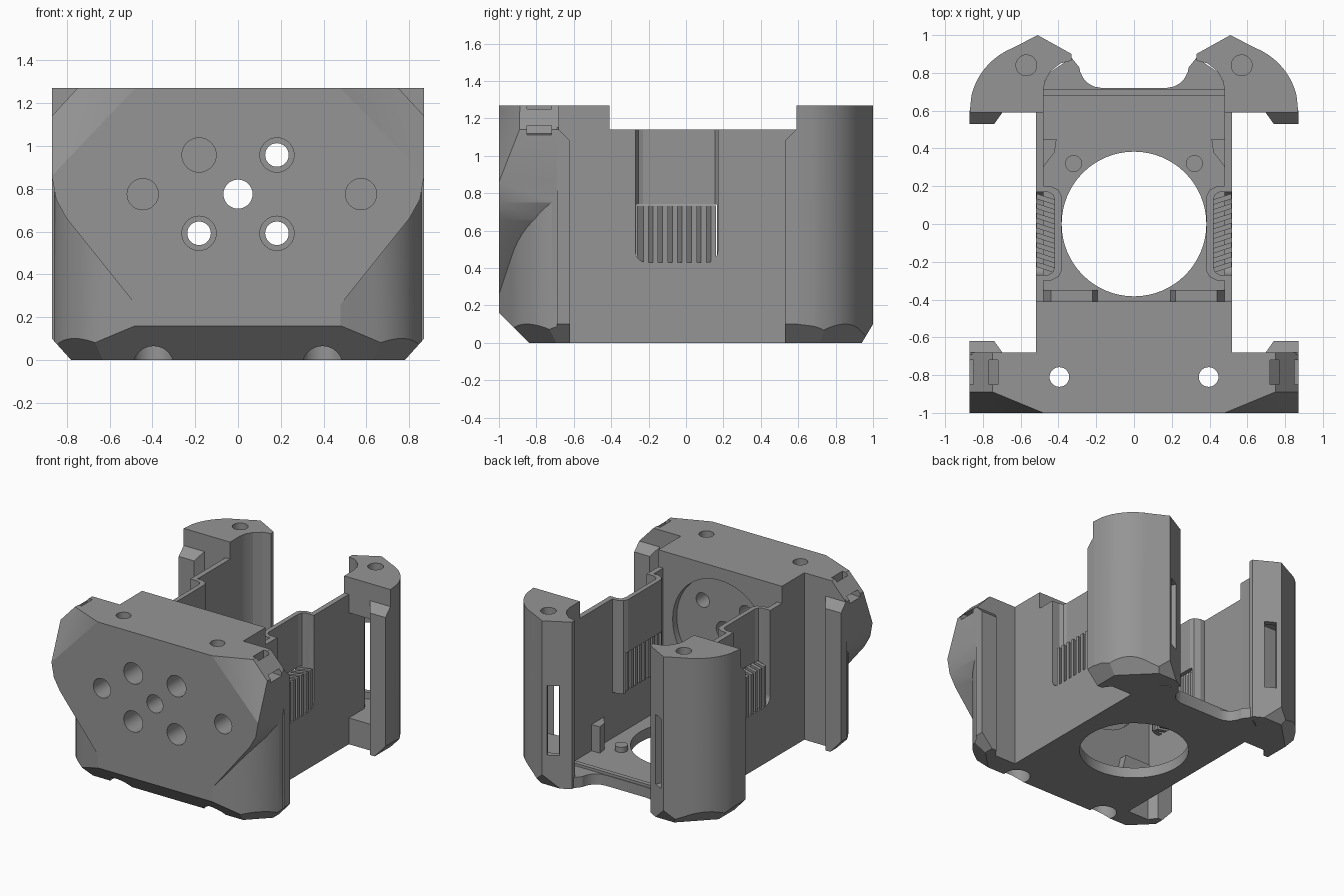
import bpy, bmesh, math
from mathutils import Vector

if "Cube" in bpy.data.objects:
    bpy.data.objects.remove(bpy.data.objects["Cube"])

mat = bpy.data.materials.new("grey_plastic")
mat.diffuse_color = (0.3, 0.3, 0.3, 1)
mat.use_nodes = True
mat.node_tree.nodes["Principled BSDF"].inputs["Base Color"].default_value = mat.diffuse_color


def prism(name, pts, lo, hi, axis="z", planes=()):
    """Extrude a 2D outline along an axis, then trim it with (point, outward normal) planes."""
    put = {"z": lambda a, b, h: (a, b, h), "y": lambda a, b, h: (a, h, b), "x": lambda a, b, h: (h, a, b)}[axis]
    bm = bmesh.new()
    face = bm.faces.new([bm.verts.new(put(a, b, lo)) for a, b in pts])
    ext = bmesh.ops.extrude_face_region(bm, geom=[face])
    shift = Vector(put(0, 0, hi - lo))
    bmesh.ops.translate(bm, vec=shift, verts=[v for v in ext["geom"] if isinstance(v, bmesh.types.BMVert)])
    for co, no in planes:
        cut = bmesh.ops.bisect_plane(bm, geom=bm.verts[:] + bm.edges[:] + bm.faces[:], plane_co=co,
                                     plane_no=Vector(no).normalized(), clear_outer=True)
        edges = [e for e in cut["geom_cut"] if isinstance(e, bmesh.types.BMEdge)]
        bmesh.ops.holes_fill(bm, edges=edges)
    bmesh.ops.recalc_face_normals(bm, faces=bm.faces)
    me = bpy.data.meshes.new(name)
    bm.to_mesh(me)
    bm.free()
    me.materials.append(mat)
    ob = bpy.data.objects.new(name, me)
    bpy.context.collection.objects.link(ob)
    return ob


def box(name, x, y, z):
    return prism(name, [(x[0], y[0]), (x[1], y[0]), (x[1], y[1]), (x[0], y[1])], *z)


def disc(a, b, r, n=32):
    return [(a + r * math.cos(2 * math.pi * i / n), b + r * math.sin(2 * math.pi * i / n)) for i in range(n)]


def flip(pts, s):
    return [(s * a, b) for a, b in pts]


def combine(ob, others, op="DIFFERENCE"):
    """Apply a boolean with each of the other objects and remove them."""
    for other in others:
        m = ob.modifiers.new("bool", "BOOLEAN")
        m.operation, m.solver, m.object = op, "EXACT", other
        dg = bpy.context.evaluated_depsgraph_get()
        me = bpy.data.meshes.new_from_object(ob.evaluated_get(dg))
        ob.modifiers.clear()
        ob.data = me
        bpy.data.objects.remove(other)
    return ob


def corner(sy):
    """Rounded outer corner of the right side, from the side to the end."""
    arc = [math.radians(13 + 55 * i / 9) for i in range(10)]
    return [(0.5 + 0.37 * math.cos(t), sy * (0.6 + 0.36 * math.sin(t))) for t in arc]


# Front head: rounded lower body plus faceted overhanging face
side = [(0.87, -0.68)] + corner(-1) + [(0.48, -1)]
body_plan = side + flip(side, -1)[::-1]
trims = [((0, -1, 0.16), (0, -1, -1))]
for s in (1, -1):
    facet = (Vector((0.39, 0, -0.41))).cross(Vector((0.39, 0.11, -0.13)))
    if facet.x < 0:
        facet.negate()
    trims += [((s * 0.87, 0, 0.1), (s, 0, -0.9)),
              ((s * 0.755, -0.86, 0.1), (s * 0.7, -0.7, -1)),
              ((s * 0.75, 0, 1.27), (s * 0.13, 0, 0.12)),
              ((s * 0.48, -1, 1.27), (s * facet.x, facet.y, facet.z))]
head = prism("front_head", body_plan, 0, 1.27, planes=trims)
fin = [(0.48, 0.26), (0.80, 0.66), (0.85, 0.75), (0.87, 0.86), (0.87, 1.27)]
face = prism("face_overhang", fin + flip(fin, -1)[::-1], -1, -0.69, "y", trims)
rear = box("head_rear", (-0.52, 0.52), (-0.75, -0.41), (0, 1.27))
combine(head, [face, rear], "UNION")

# Bores, screw holes, strap tunnels and the round rear recess of the head
cuts = [prism("bore", disc(0, 0.775, 0.068), -1.1, -0.3, "y"),
        prism("recess", disc(0, 0.775, 0.4, 48), -0.46, -0.3, "y")]
for s in (1, -1):
    for z in (0.592, 0.958):
        cuts += [prism("bore", disc(s * 0.182, z, 0.055), -1.1, -0.3, "y"),
                 prism("counterbore", disc(s * 0.182, z, 0.08), -1.1, -0.8, "y")]
    cuts += [prism("blind", disc(0.575 if s > 0 else -0.445, 0.775, 0.073), -1.1, -0.75, "y"),
             prism("screw", disc(s * 0.395, -0.81, 0.052), -0.1, 1.4),
             prism("screw_seat", disc(s * 0.395, -0.81, 0.095), -0.1, 0.15)]
    tunnel = [(0.72, 1.3), (0.72, 1.17), (0.77, 1.12), (0.9, 1.11),
              (0.9, 1.155), (0.80, 1.17), (0.77, 1.2), (0.765, 1.3)]
    cuts.append(prism("tunnel", flip(tunnel, s), -0.85, -0.72, "y"))
combine(head, cuts)

# Floor with large round opening and curved rear edge
edge = [(0.52, -0.45), (0.52, 0.65), (0.45, 0.80), (0.33, 0.88), (0.29, 0.83)]
edge += [(0.17 + 0.12 * math.cos(t), 0.84 - 0.12 * math.sin(t)) for t in (0.3, 0.6, 0.9, 1.2, 1.57)]
floor = prism("floor", edge + flip(edge, -1)[::-1], 0, 0.08)
combine(floor, [prism("opening", disc(0, 0, 0.383, 64), -0.1, 0.2)])
box("floor_rear_ridge", (-0.48, 0.48), (0.68, 0.715), (0.07, 0.1))

smooth = [head, floor]
for s, tag in ((1, "right"), (-1, "left")):
    # Side wall with rounded notch, stepped-in panel and vent opening
    wall = box("side_wall_" + tag, sorted((s * 0.48, s * 0.52)), (-0.45, 0.62), (0, 1.14))
    r = 0.06
    notch = [(0.17, 1.3), (-0.27, 1.3)]
    for cy, a0 in ((-0.27 + r, 180), (0.17 - r, 270)):
        notch += [(cy + r * math.cos(math.radians(a0 + k * 18)),
                   0.43 + r + r * math.sin(math.radians(a0 + k * 18))) for k in range(6)]
    combine(wall, [prism("notch", notch, s * 0.3, s * 0.6, "x")])
    strip = [(0.52, -0.27), (0.455, -0.27), (0.43, -0.255), (0.42, -0.23), (0.42, 0.13), (0.43, 0.155),
             (0.455, 0.17), (0.52, 0.17), (0.52, 0.2), (0.44, 0.2), (0.40, 0.18), (0.385, 0.15),
             (0.385, -0.25), (0.40, -0.28), (0.44, -0.3), (0.52, -0.3)]
    panel = prism("stepped_panel_" + tag, flip(strip, s), 0.43, 1.14)
    combine(panel, [box("vent", sorted((s * 0.3, s * 0.6)), (-0.265, 0.165), (0.4, 0.74))])
    # Louvre slats
    for i in range(8):
        y = -0.262 + 0.0515 * i
        slat = [(0.41, y), (0.41, y + 0.028), (0.515, y + 0.062), (0.515, y + 0.034)]
        prism("slat_" + tag, flip(slat, s), 0.43, 0.735)

    # Rear tower: hollow shell open to the front, with a window in its bevel
    plan = [(0.87, 0.59)] + corner(1) + [(0.51, 1), (0.33, 0.9), (0.33, 0.865), (0.39, 0.85),
                                         (0.44, 0.81), (0.47, 0.76), (0.48, 0.71), (0.48, 0.59)]
    tower = prism("rear_tower_" + tag, flip(plan, s), 0, 1.27, planes=[
        ((s * 0.87, 0, 0.1), (s, 0, -0.9)), ((0, 1, 0.1), (0, 1, -0.6)),
        ((s * 0.755, 0.86, 0.1), (s * 0.7, 0.7, -0.8))])
    pocket = [(0.52, 0.5), (0.74, 0.5), (0.83, 0.62), (0.80, 0.73), (0.73, 0.83), (0.62, 0.91),
              (0.52, 0.955), (0.41, 0.9), (0.46, 0.87), (0.52, 0.78)]
    slot = [(0.385, 0.98), (0.46, 1.02), (0.52, 0.91), (0.445, 0.86)]
    combine(tower, [prism("pocket", flip(pocket, s), 0.2, 1.0),
                    prism("slot", flip(slot, s), 0.25, 0.78),
                    prism("screw", disc(s * 0.57, 0.84, 0.055), 1.1, 1.4)])

    # Lips on the facing edges of the head and tower
    for y0, y1, k, part in ((-0.69, -0.62, 1, "head_lip_"), (0.60, 0.53, -1, "tower_lip_")):
        lip = [(0.69, y0), (0.74, y1), (0.87, y1), (0.87, y0)]
        prism(part + tag, flip(lip, s), 0, 1.14, planes=[
            ((0, y1, 1.08), (0, k, 1)), ((s * 0.87, 0, 0.1), (s, 0, -0.9))])

    # Locating pegs, corner posts and front wedges on the floor
    smooth.append(prism("peg_" + tag, disc(s * 0.32, 0.32, 0.045, 20), 0.05, 0.12))
    post = [(0.49, 0.45), (0.41, 0.45), (0.42, 0.38), (0.49, 0.29)]
    prism("corner_post_" + tag, flip(post, s), 0.05, 0.28)
    prism("front_wedge_" + tag, flip([(0.19, 0.07), (0.49, 0.07), (0.44, 0.2), (0.22, 0.2)], s),
          -0.42, -0.35, "y")
    smooth += [wall, panel, tower]

# Smooth the curved parts while keeping corners crisp
bpy.ops.object.select_all(action="DESELECT")
for ob in smooth:
    ob.select_set(True)
bpy.context.view_layer.objects.active = head
bpy.ops.object.shade_smooth_by_angle(angle=math.radians(20))
